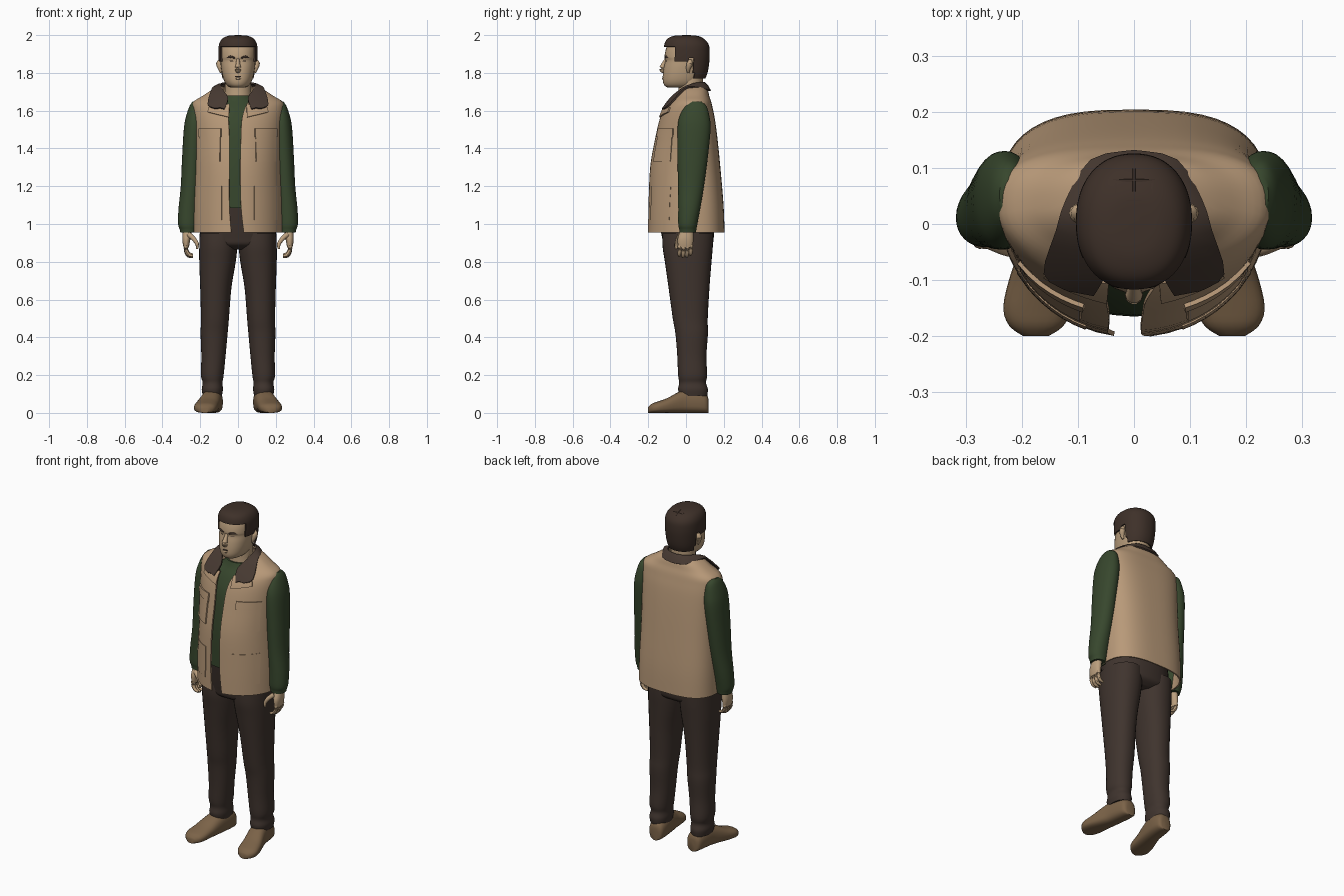
import bpy, bmesh, math
from mathutils import Vector

if "Cube" in bpy.data.objects:
    bpy.data.objects.remove(bpy.data.objects["Cube"])


def material(name, rgb):
    m = bpy.data.materials.new(name)
    m.diffuse_color = (*rgb, 1)
    m.use_nodes = True
    m.node_tree.nodes["Principled BSDF"].inputs["Base Color"].default_value = m.diffuse_color
    return m


TAN = material("tan_cloth", (.48, .32, .19))
SKIN = material("skin", (.50, .35, .21))
GREEN = material("green_knit", (.038, .062, .026))
BROWN = material("dark_brown_cloth", (.050, .034, .027))
HAIR = material("brown_hair", (.048, .030, .022))
COLLAR = material("collar_brown", (.062, .041, .031))
SHOE = material("shoe_leather", (.20, .125, .065))


def spow(v, p):
    return math.copysign(abs(v) ** p, v)


def dense(rows, n=4):
    """Smooth interpolation through rows of numbers."""
    out = []
    for i in range(len(rows) - 1):
        a, b, c, d = (rows[min(max(i + k, 0), len(rows) - 1)] for k in (-1, 0, 1, 2))
        for s in range(n):
            t = s / n
            out.append([.5 * (2 * q + (r - p) * t + (2 * p - 5 * q + 4 * r - w) * t * t
                              + (3 * q - p - 3 * r + w) * t ** 3)
                        for p, q, r, w in zip(a, b, c, d)])
    return out + [list(rows[-1])]


def skin(name, rings, mat, closed=True, cap=True, thick=0, keep=None):
    """Bridge successive rings of points into one surface."""
    bm = bmesh.new()
    vs = [[bm.verts.new(p) for p in r] for r in rings]
    n = len(vs[0])
    for a, b in zip(vs, vs[1:]):
        for i in range(n if closed else n - 1):
            j = (i + 1) % n
            bm.faces.new((a[i], a[j], b[j], b[i]))
    if closed and cap:
        bm.faces.new(vs[0])
        bm.faces.new(vs[-1])
    if keep:
        gone = [f for f in bm.faces if not keep(f.calc_center_median())]
        bmesh.ops.delete(bm, geom=gone, context='FACES')
    bmesh.ops.recalc_face_normals(bm, faces=bm.faces[:])
    me = bpy.data.meshes.new(name)
    bm.to_mesh(me)
    bm.free()
    ob = bpy.data.objects.new(name, me)
    bpy.context.collection.objects.link(ob)
    me.materials.append(mat)
    if thick:
        mod = ob.modifiers.new("thickness", 'SOLIDIFY')
        mod.thickness = thick
        mod.offset = 0
        bpy.context.view_layer.objects.active = ob
        bpy.ops.object.modifier_apply(modifier=mod.name)
    for f in ob.data.polygons:
        f.use_smooth = True
    ob.data.set_sharp_from_angle(angle=math.radians(45))
    return ob


def body(name, rows, mat, cx=0, p=.9, seg=32, n=4, **kw):
    """Loft of rows (z, y front, y back, x left, x right)."""
    rings = []
    for z, yf, yb, xl, xr in dense(rows, n):
        angs = [2 * math.pi * i / seg for i in range(seg)]
        rings.append([((xl + xr) / 2 + (xr - xl) / 2 * spow(math.cos(a), p),
                       (yf + yb) / 2 + (yb - yf) / 2 * spow(math.sin(a), p), z) for a in angs])
    return skin(name, rings, mat, **kw)


def sym(rows):
    return [(z, yf, yb, -w, w) for z, yf, yb, w in rows]


def side_rows(rows, s):
    return [(z, yf, yb, s * a, s * b) for z, yf, yb, a, b in rows]


def tube(name, pts, radii, mat, seg=10):
    rows = dense([(*p, r) for p, r in zip(pts, radii)], 3)
    rings = []
    for i, row in enumerate(rows):
        t = Vector(rows[min(i + 1, len(rows) - 1)][:3]) - Vector(rows[max(i - 1, 0)][:3])
        q = t.to_track_quat('Z', 'Y')
        rings.append([Vector(row[:3]) + q @ Vector((math.cos(2 * math.pi * k / seg),
                      math.sin(2 * math.pi * k / seg), 0)) * row[3] for k in range(seg)])
    return skin(name, rings, mat)


# Head and neck
body("neck", sym([(1.60, -.05, .09, .08), (1.68, -.04, .09, .07), (1.79, -.04, .09, .07)]), SKIN, p=1)
body("head", sym([(1.722, -.095, .04, .035), (1.732, -.113, .06, .056), (1.755, -.122, .08, .072),
                  (1.79, -.122, .095, .083), (1.83, -.117, .107, .090), (1.865, -.110, .112, .093),
                  (1.885, -.114, .114, .094), (1.93, -.105, .112, .093), (1.965, -.085, .09, .078),
                  (1.985, -.04, .05, .04), (1.99, -.01, .02, .01)]), SKIN)
tube("nose", [(0, -.106, 1.872), (0, -.119, 1.845), (0, -.127, 1.820), (0, -.115, 1.806)],
     [.008, .012, .0165, .010], SKIN)
tube("mouth", [(-.032, -.112, 1.779), (0, -.122, 1.781), (.032, -.112, 1.779)], [.002, .0035, .002], COLLAR)
tube("lower_lip", [(-.022, -.115, 1.772), (0, -.122, 1.770), (.022, -.115, 1.772)], [.002, .006, .002], SKIN)
for s, side in ((1, "left"), (-1, "right")):
    tube(side + "_brow", [(s * .016, -.111, 1.880), (s * .04, -.104, 1.885), (s * .064, -.082, 1.877)],
         [.004, .0065, .003], HAIR)
    tube(side + "_eye", [(s * .022, -.106, 1.861), (s * .037, -.100, 1.863), (s * .052, -.091, 1.861)],
         [.002, .004, .002], COLLAR)
    tube(side + "_ear", [(s * .088, .012, 1.800), (s * .094, .012, 1.822), (s * .099, .020, 1.850),
                         (s * .095, .022, 1.870)], [.006, .012, .017, .007], SKIN)


# Hair cap trimmed along the hairline
def hairline(c):
    limit = 1.94 if c.y < -.06 else 1.86 if c.y < .01 else 1.88 if c.y < .04 else 1.775
    return c.z > limit


body("hair", sym([(1.75, -.10, .088, .078), (1.80, -.11, .109, .090), (1.86, -.117, .119, .097),
                  (1.91, -.114, .121, .099), (1.95, -.110, .115, .096), (1.978, -.095, .09, .08),
                  (1.992, -.06, .055, .05), (1.995, -.015, .02, .012)]), HAIR, seg=64, n=6,
     thick=.009, keep=hairline)


def crown(x, y):
    r = min(math.hypot(x / .098, (y - .005) / .115), .97)
    return (x, y, 1.90 + .096 * (1 - r ** 3) ** (1 / 3))


# Woven strands over the crown
for i in range(-2, 3):
    u = i * .031
    half = .105 * math.sqrt(1 - (u / .098) ** 2) * .88
    tube("hair_strand_long", [crown(u, .005 + half * k / 4) for k in range(-4, 5)],
         [.004] * 9, HAIR, 6)
    v = .005 + i * .036
    half = .09 * math.sqrt(1 - (i * .036 / .115) ** 2) * .88
    tube("hair_strand_cross", [crown(half * k / 4, v) for k in range(-4, 5)], [.004] * 9, HAIR, 6)

# Shirt body
body("shirt", sym([(1.085, -.165, .12, .19), (1.3, -.162, .12, .19), (1.5, -.138, .11, .19),
                   (1.6, -.10, .11, .17), (1.65, -.065, .10, .10), (1.68, -.05, .09, .076)]), GREEN, p=1)

# Open vest: z, half width, y front, y back, opening left, opening right
VEST = dense([(.955, .237, -.198, .20, -.035, .030), (1.1, .236, -.195, .195, -.045, .015),
              (1.3, .230, -.186, .178, -.045, .012), (1.45, .232, -.160, .163, -.045, .015),
              (1.55, .238, -.137, .150, -.050, .020), (1.61, .240, -.113, .138, -.055, .035),
              (1.645, .232, -.085, .130, -.065, .055), (1.675, .185, -.060, .120, -.072, .070),
              (1.705, .140, -.040, .112, -.078, .078), (1.725, .105, -.020, .10, -.080, .080)])
CY = .03
rings = []
for z, w, yf, yb, xl, xr in VEST:
    a0, a1 = -math.acos(xr / w), 2 * math.pi - math.acos(xl / w)
    ring = []
    for i in range(49):
        a = a0 + (a1 - a0) * i / 48
        c, s = math.cos(a), math.sin(a)
        ring.append((w * spow(c, .7), CY + (yb - CY) * s ** .7, z) if s > 0
                    else (w * c, CY + (CY - yf) * s, z))
    rings.append(ring)
skin("vest", rings, TAN, closed=False, thick=.008)


def vest_front(x, z, off):
    """Point lying just in front of the vest."""
    for a, b in zip(VEST, VEST[1:]):
        if a[0] <= z <= b[0]:
            t = (z - a[0]) / (b[0] - a[0])
            w, yf = (a[k] + (b[k] - a[k]) * t for k in (1, 2))
            return (x, CY - (CY - yf) * math.sqrt(max(0, 1 - (x / w) ** 2)) - off, z)


def patch(name, corners, mat, off=.007, thick=.008, n=6):
    """Four sided patch (top left, top right, bottom right, bottom left) on the vest."""
    a, b, c, d = (Vector(p) for p in corners)
    grid = []
    for j in range(n + 1):
        l, r = a.lerp(d, j / n), b.lerp(c, j / n)
        grid.append([vest_front(*l.lerp(r, i / n), off) for i in range(n + 1)])
    skin(name, grid, mat, closed=False, thick=thick)


# Lapels, pockets and collar
for s, side in ((1, "left"), (-1, "right")):
    def q(*pts):
        return [(s * x, z) for x, z in pts]
    patch(side + "_lapel", q((.045, 1.635), (.155, 1.618), (.160, 1.592), (.048, 1.565)), TAN, .010)
    patch(side + "_chest_pocket", q((.095, 1.475), (.200, 1.475), (.200, 1.33), (.095, 1.33)), TAN)
    patch(side + "_pocket_flap", q((.090, 1.505), (.205, 1.505), (.205, 1.46), (.090, 1.46)), TAN, .011)
    patch(side + "_hip_pocket", q((.085, 1.20), (.205, 1.20), (.205, 1.02), (.085, 1.02)), TAN, .003)

inner = [(0, .098, 1.748), (.055, .085, 1.748), (.088, .035, 1.740), (.083, -.025, 1.712),
         (.052, -.082, 1.665), (.072, -.125, 1.607)]
outer = [(0, .128, 1.705), (.075, .112, 1.710), (.120, .040, 1.724), (.138, -.010, 1.712),
         (.160, -.086, 1.632), (.118, -.116, 1.610)]
rows = []
for r in (inner, outer):
    row = dense(r, 3)
    rows.append([(-x, y, z) for x, y, z in reversed(row[1:])] + row)
middle = [tuple((u + v) / 2 + (.006 if k == 2 else 0) for k, (u, v) in enumerate(zip(p, o)))
          for p, o in zip(*rows)]
skin("collar", [rows[0], middle, rows[1]], COLLAR, closed=False, thick=.009)

# Trouser seat
body("trouser_seat", sym([(1.10, -.156, .14, .195), (1.0, -.140, .15, .20), (.93, -.127, .147, .202),
                          (.89, -.115, .138, .195), (.865, -.07, .10, .12)]), BROWN, p=.9)

SLEEVE = [(1.648, .025, .08, .205, .240), (1.625, -.005, .108, .19, .256), (1.57, -.034, .124, .178, .275),
          (1.5, -.045, .130, .178, .287), (1.35, -.045, .115, .188, .296), (1.2, -.042, .095, .198, .303),
          (1.08, -.041, .075, .208, .315), (1.0, -.041, .060, .212, .317), (.972, -.036, .055, .217, .309),
          (.955, -.034, .052, .222, .305)]
LEG = [(.95, -.125, .145, .004, .203), (.88, -.124, .142, .004, .205), (.80, -.112, .135, .012, .205),
       (.66, -.092, .124, .035, .200), (.5, -.070, .115, .048, .196), (.42, -.056, .116, .055, .198),
       (.3, -.046, .108, .066, .194), (.2, -.042, .112, .076, .196), (.16, -.036, .106, .082, .187),
       (.125, -.042, .116, .080, .192), (.09, -.034, .112, .085, .186)]
PALM = [(.98, -.022, .038, .245, .290), (.93, -.042, .040, .250, .295), (.90, -.044, .038, .256, .293),
        (.875, -.040, .034, .260, .288)]
# Shoe stations: y, centre x, half width, height
FOOT = [(.119, .125, .022, .07), (.108, .126, .042, .10), (.06, .130, .050, .122), (0, .138, .052, .125),
        (-.05, .150, .056, .105), (-.10, .163, .060, .078), (-.15, .172, .061, .060),
        (-.182, .174, .048, .048), (-.2, .175, .022, .030)]

# Limbs, hands and shoes on both sides
for s, side in ((1, "left"), (-1, "right")):
    body(side + "_sleeve", side_rows(SLEEVE, s), GREEN, p=.95)
    body(side + "_trouser_leg", side_rows(LEG, s), BROWN)
    body(side + "_palm", side_rows(PALM, s), SKIN, seg=16)
    for k, drop in enumerate((.006, 0, .002, .012)):
        y = -.033 + .02 * k
        tube(side + "_finger", [(s * .274, y, .885), (s * .276, y, .858 + drop),
                                (s * .262, y - .002, .832 + drop), (s * .238, y - .004, .825 + drop)],
             [.0115, .0105, .0095, .006], SKIN, 8)
    tube(side + "_thumb", [(s * .262, -.028, .945), (s * .235, -.042, .922), (s * .216, -.050, .893),
                           (s * .217, -.053, .868)], [.015, .0125, .010, .006], SKIN, 8)
    shoe = [[(s * (cx + w * spow(math.cos(a), .8)), y, h / 2 + h / 2 * spow(math.sin(a), .6 if math.sin(a) < 0 else .9))
             for a in (2 * math.pi * i / 24 for i in range(24))] for y, cx, w, h in dense(FOOT, 3)]
    skin(side + "_shoe", shoe, SHOE)
